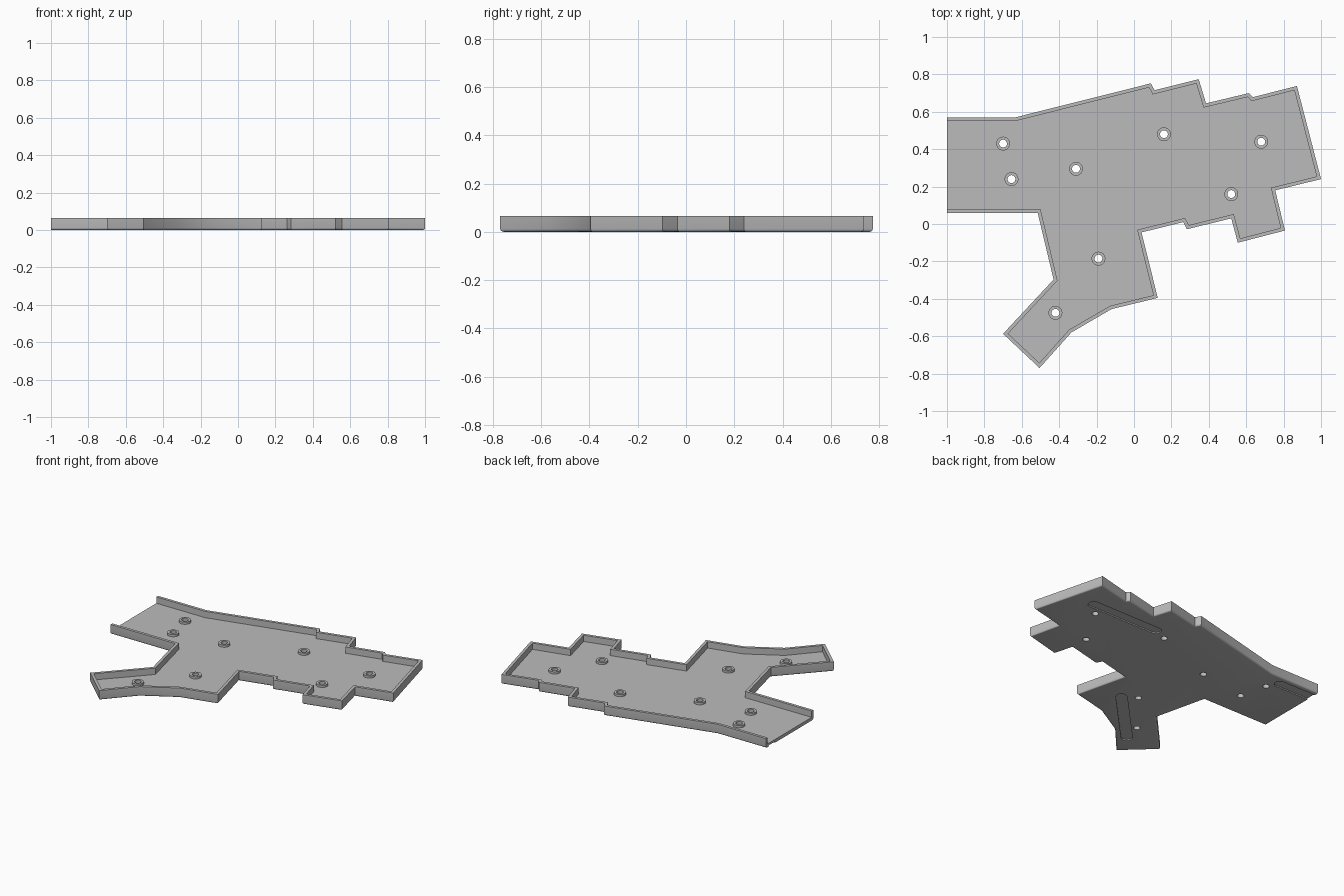
import bpy, bmesh, math
from mathutils import Vector

cube = bpy.data.objects.get("Cube")
if cube:
    bpy.data.objects.remove(cube, do_unlink=True)

HEIGHT, FLOOR, WALL, ROUND = 0.065, 0.022, 0.019, 0.012

# Clockwise outline; the closing edge at x = -1 is the open end
OUTLINE = [Vector(p) for p in (
    (-1, .57), (-.635, .57), (.09, .752), (.11, .715), (.346, .774), (.385, .645),
    (.615, .7), (.635, .678), (.871, .738), (1, .24), (.755, .18), (.807, -.035),
    (.555, -.1), (.52, .03), (.283, -.028), (.263, .01), (.04, -.045), (.127, -.395),
    (-.12, -.455), (-.335, -.58), (-.505, -.77), (-.7, -.587), (-.43, -.297),
    (-.515, .06), (-1, .06))]
HOLES = [(-.7, .43), (-.655, .24), (-.31, .295), (.16, .48),
         (.68, .44), (.52, .16), (-.19, -.185), (-.42, -.475)]
# Grooves for grip strips in the underside: start and end of the centre line
GROOVES = [((.26, .52), (.76, .52)), ((-1.1, .505), (-.75, .505)),
           ((-.1, -.24), (-.45, -.605))]

grey = bpy.data.materials.new("grey plastic")
grey.use_nodes = True
grey.diffuse_color = (.5, .5, .5, 1)
grey.node_tree.nodes["Principled BSDF"].inputs["Base Color"].default_value = (.5, .5, .5, 1)


def make_object(name, bm):
    bmesh.ops.recalc_face_normals(bm, faces=bm.faces)
    mesh = bpy.data.meshes.new(name)
    bm.to_mesh(mesh)
    bm.free()
    mesh.materials.append(grey)
    obj = bpy.data.objects.new(name, mesh)
    bpy.context.collection.objects.link(obj)
    return obj


def activate(obj):
    bpy.ops.object.select_all(action='DESELECT')
    obj.select_set(True)
    bpy.context.view_layer.objects.active = obj


def inset(points, dist):
    """Move every edge inward by dist, except the closing one."""
    n, result = len(points), []
    for i, p in enumerate(points):
        a = (p - points[i - 1]).normalized()
        b = (points[(i + 1) % n] - p).normalized()
        da = 0 if i == 0 else dist
        db = 0 if i == n - 1 else dist
        na, nb = Vector((a.y, -a.x)), Vector((b.y, -b.x))
        det = na.x * nb.y - na.y * nb.x
        result.append(p + Vector((da * nb.y - db * na.y, db * na.x - da * nb.x)) / det)
    return result


def prism(bm, points, z0, z1):
    base = bm.faces.new([bm.verts.new((x, y, z0)) for x, y in points])
    top = bmesh.ops.extrude_face_region(bm, geom=[base])["geom"]
    bmesh.ops.translate(bm, vec=(0, 0, z1 - z0),
                        verts=[v for v in top if isinstance(v, bmesh.types.BMVert)])


def arc(centre, radius, start, sweep, steps):
    return [(centre[0] + radius * math.cos(start + sweep * i / steps),
             centre[1] + radius * math.sin(start + sweep * i / steps))
            for i in range(steps + 1)]


# Tray: rounded underside edge, outer wall, rim, inner wall and floor
profile = []
for i in range(5):
    t = math.pi / 2 * i / 4
    profile.append((ROUND * (1 - math.sin(t)), ROUND * (1 - math.cos(t))))
profile += [(0, HEIGHT), (WALL, HEIGHT), (WALL, FLOOR)]
bm = bmesh.new()
loops = [[bm.verts.new((p.x, p.y, z)) for p in inset(OUTLINE, d)] for d, z in profile]
for low, high in zip(loops, loops[1:]):
    for i in range(len(low) - 1):
        bm.faces.new((low[i], low[i + 1], high[i + 1], high[i]))
bm.faces.new(loops[0])
bm.faces.new(loops[-1])
bm.faces.new([l[0] for l in loops] + [l[-1] for l in reversed(loops)])
tray = make_object("tray", bm)

# Screw holes and underside grooves are cut out of the tray
bm = bmesh.new()
for c in HOLES:
    prism(bm, arc(c, .021, 0, math.tau, 24)[:-1], -.05, .1)
for start, end in GROOVES:
    a = math.atan2(end[1] - start[1], end[0] - start[0])
    ends = arc(end, .035, a - math.pi / 2, math.pi, 10)
    ends += arc(start, .035, a + math.pi / 2, math.pi, 10)
    prism(bm, ends, -.05, .008)
cutter = make_object("hole_cutter", bm)
cutter.hide_render = True
activate(tray)
cut = tray.modifiers.new("holes", 'BOOLEAN')
cut.object, cut.solver = cutter, 'EXACT'
bpy.ops.object.modifier_apply(modifier=cut.name)
bpy.data.objects.remove(cutter, do_unlink=True)
bpy.ops.object.shade_smooth_by_angle(angle=math.radians(30))

# Raised collars round the screw holes
for n, c in enumerate(HOLES):
    bm = bmesh.new()
    rings = [[bm.verts.new((x, y, z)) for x, y in arc(c, r, 0, math.tau, 24)[:-1]]
             for r, z in ((.021, FLOOR), (.037, FLOOR), (.037, FLOOR + .015),
                          (.021, FLOOR + .015))]
    for k in range(1, 4):
        for i in range(24):
            j = (i + 1) % 24
            bm.faces.new((rings[k - 1][i], rings[k - 1][j], rings[k][j], rings[k][i]))
    for i in range(24):
        j = (i + 1) % 24
        bm.faces.new((rings[3][i], rings[3][j], rings[0][j], rings[0][i]))
    collar = make_object(f"screw_collar_{n + 1}", bm)
    activate(collar)
    bpy.ops.object.shade_smooth_by_angle(angle=math.radians(30))
